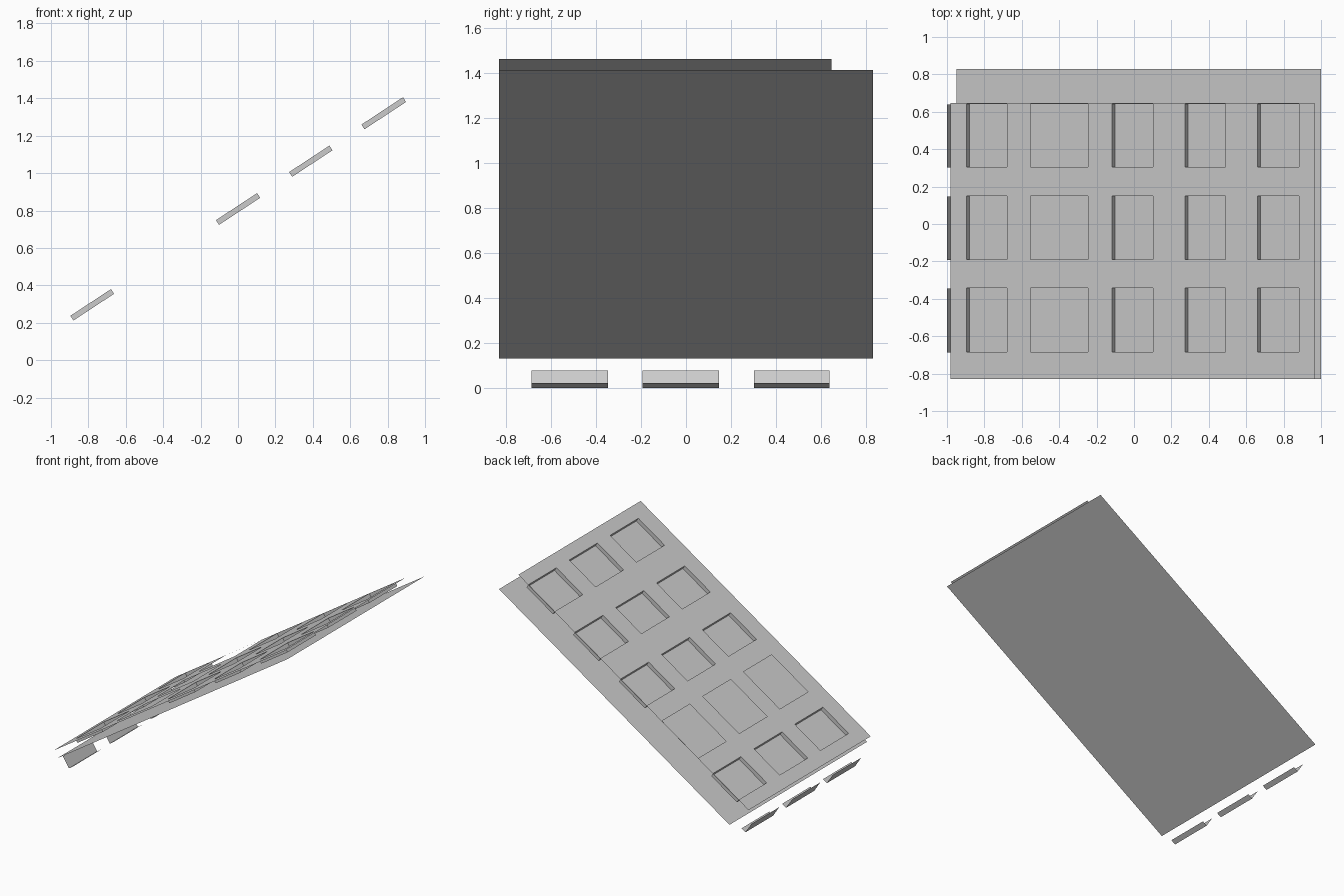
import bpy, math

if "Cube" in bpy.data.objects:
    bpy.data.objects.remove(bpy.data.objects["Cube"])

SLOPE = 0.657                      # rise of the tilted panel along x
ANG = math.atan(SLOPE)
NX, NZ = -math.sin(ANG), math.cos(ANG)
DEPTH = 0.03                       # recess depth

X0, X1 = -0.981, 0.965             # front sheet extent
Y0, Y1 = -0.83, 0.646
ROWS = [(-0.684, -0.343), (-0.19, 0.149), (0.305, 0.641)]
COLS = [(-0.896, -0.679), (-0.118, 0.102), (0.273, 0.489), (0.660, 0.882)]
OPEN_COL = (-0.553, -0.246)        # openings without a recess


def on_sheet(x, y, down=0.0):
    """Point on the front sheet, pushed in along its normal."""
    z = 1.46 + (x - X1) * SLOPE
    return (x - NX * down, y, z - NZ * down)


def make(name, verts, faces):
    mesh = bpy.data.meshes.new(name)
    mesh.from_pydata(verts, [], faces)
    mesh.update()
    ob = bpy.data.objects.new(name, mesh)
    bpy.context.collection.objects.link(ob)
    return ob


# front sheet: a grid of quads with the window cells left out
holes = sorted(COLS + [OPEN_COL])
xs = [X0] + [v for c in holes for v in c] + [X1]
ys = [Y0] + [v for r in ROWS for v in r] + [Y1]
n = len(ys)
verts = [on_sheet(x, y) for x in xs for y in ys]
faces = []
for i in range(len(xs) - 1):
    for j in range(n - 1):
        if i % 2 and j % 2:
            continue
        a = i * n + j
        faces.append((a, a + n, a + n + 1, a + 1))
make("front_sheet", verts, faces)

# back sheet, plain and slightly larger
make("back_sheet",
     [(-0.949, -0.83, 0.131), (1.0, -0.83, 1.411),
      (1.0, 0.83, 1.411), (-0.949, 0.83, 0.131)],
     [(0, 1, 2, 3)])

# window recesses: four reveals and a pane
for c, (xa, xb) in enumerate(COLS):
    for r, (ya, yb) in enumerate(ROWS):
        rim = [(xa, ya), (xb, ya), (xb, yb), (xa, yb)]
        v = [on_sheet(x, y) for x, y in rim]
        v += [on_sheet(x, y, DEPTH) for x, y in rim]
        f = [(k, k + 4, (k + 1) % 4 + 4, (k + 1) % 4) for k in range(4)]
        f.append((4, 5, 6, 7))
        make(f"window_recess_{c}_{r}", v, f)

# L-shaped ledges below the low end
PROFILE = [(-1.0, 0.078), (-0.949, 0.0), (-0.916, 0.022)]
for r, (ya, yb) in enumerate(ROWS):
    v = [(x, y, z) for x, z in PROFILE for y in (ya - 0.003, yb - 0.003)]
    make(f"ledge_{r}", v, [(0, 2, 3, 1), (2, 4, 5, 3)])
